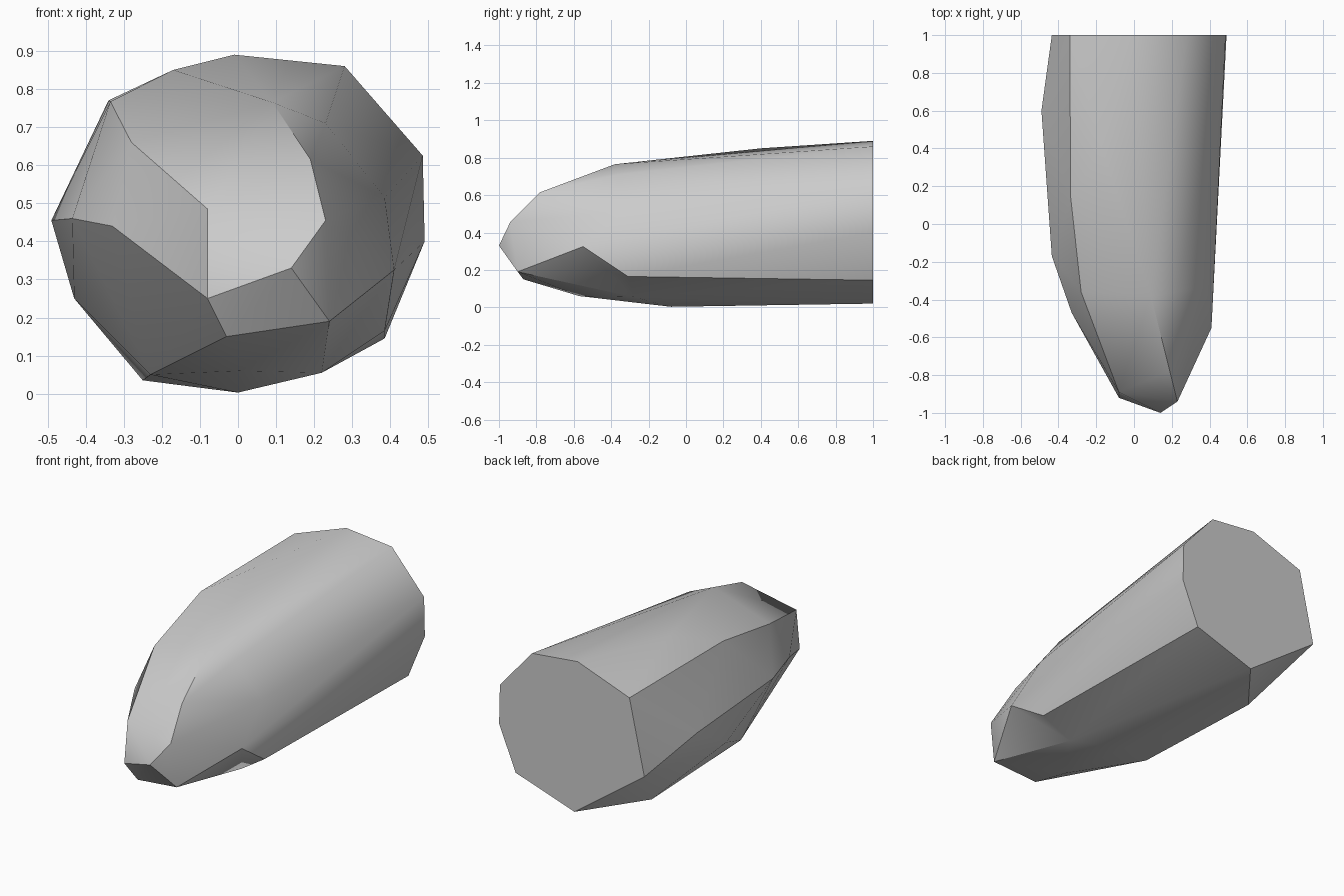
import bpy
import bmesh
import math
from mathutils import Vector

default_cube = bpy.data.objects.get("Cube")
if default_cube:
    bpy.data.objects.remove(default_cube, do_unlink=True)


def make_material(name, grey):
    colour = (grey, grey, grey, 1.0)
    material = bpy.data.materials.new(name)
    material.use_nodes = True
    material.diffuse_color = colour
    shader = next(n for n in material.node_tree.nodes if n.type == "BSDF_PRINCIPLED")
    shader.inputs["Base Color"].default_value = colour
    return material


# Flat back end, as x and z around its outline
back_outline = [
    (-.01, .89), (.28, .86), (.485, .625), (.49, .4),
    (.385, .145), (.01, .02), (-.435, .34), (-.34, .77),
]

# Ridges running from the back end to the blunt tip, as x, y, z
top_ridge = [(-.17, .4, .85), (.09, -.38, .765), (.19, -.78, .615)]
upper_left_ridge = [(.23, -.36, .71), (.385, -.33, .515), (.23, -.94, .455)]
upper_right_ridge = [(-.335, .14, .767), (-.28, -.36, .66), (-.08, -.89, .485)]
side_right_ridge = [(-.49, .6, .455), (-.435, -.17, .46), (-.33, -.47, .44),
                    (-.08, -.92, .25)]
lower_right_ridge = [(-.43, .25, .25), (-.25, .67, .035), (-.23, -.17, .05)]
belly_ridge = [(0, -.08, .003), (.005, -.57, .06), (-.03, -.87, .15)]
tip = [(.14, -1, .33), (.24, -.9, .19)]

# Corners of the notch under the left side
notch_top = (.41, -.55, .325)
notch_bottom = (.22, -.28, .055)
notch_shoulder = (.385, -.31, .165)
back_corner = (.385, 1, .145)

# Faceted skin stretched over the ridges
bm = bmesh.new()
for x, z in back_outline:
    bm.verts.new((x, 1, z))
for ridge in (top_ridge, upper_left_ridge, upper_right_ridge, side_right_ridge,
              lower_right_ridge, belly_ridge, tip, [notch_top, notch_bottom]):
    for point in ridge:
        bm.verts.new(point)
bmesh.ops.convex_hull(bm, input=bm.verts[:])
loose = [v for v in bm.verts if not v.link_faces]
bmesh.ops.delete(bm, geom=loose, context="VERTS")


def nearest(point):
    return min(bm.verts, key=lambda v: (v.co - Vector(point)).length)


# Pull out the shoulder behind the notch, then turn its upper edge to run back
high, low, rear = [nearest(p) for p in (notch_top, notch_bottom, back_corner)]
panel = [f for f in bm.faces if {high, low, rear} == set(f.verts)]
if panel:
    centre = bmesh.ops.poke(bm, faces=panel)["verts"][0]
    centre.co = notch_shoulder
    fold = bm.edges.get((high, rear))
    if fold:
        bmesh.ops.rotate_edges(bm, edges=[fold], use_ccw=False)

# Merge the flat back end into one face
bmesh.ops.dissolve_limit(bm, angle_limit=math.radians(.5),
                         verts=bm.verts[:], edges=bm.edges[:])
bmesh.ops.recalc_face_normals(bm, faces=bm.faces[:])

mesh = bpy.data.meshes.new("tapered_body")
bm.to_mesh(mesh)
bm.free()
mesh.materials.append(make_material("light grey", .6))
body = bpy.data.objects.new("tapered_body", mesh)
bpy.context.collection.objects.link(body)

# Soft shading with sharp creases
bpy.ops.object.select_all(action="DESELECT")
body.select_set(True)
bpy.context.view_layer.objects.active = body
bpy.ops.object.shade_smooth_by_angle(angle=math.radians(30))
